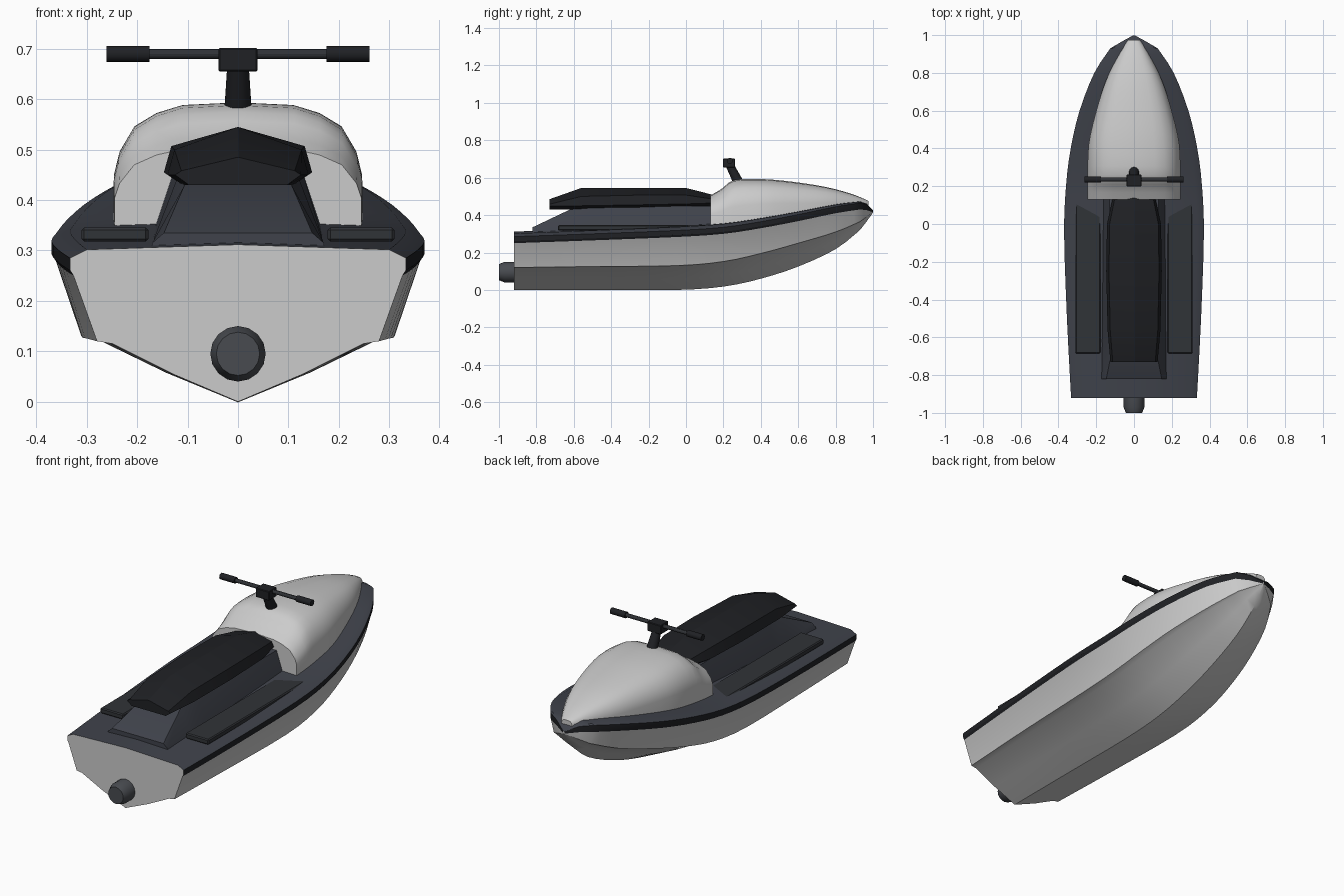
import bpy, bmesh, math
from mathutils import Vector

if "Cube" in bpy.data.objects:
    bpy.data.objects.remove(bpy.data.objects["Cube"])


def material(name, *rgb):
    m = bpy.data.materials.new(name)
    m.diffuse_color = (*rgb, 1)
    m.use_nodes = True
    m.node_tree.nodes["Principled BSDF"].inputs["Base Color"].default_value = m.diffuse_color
    return m


GREY = material("light_grey", .8, .8, .8)
SLATE = material("slate", .05, .055, .07)
BLACK = material("black", .014, .015, .018)
PAD = material("pad_grey", .03, .033, .038)
STEEL = material("steel", .065, .07, .08)


def finish(bm, name, mats, angle=30):
    bmesh.ops.recalc_face_normals(bm, faces=bm.faces)
    me = bpy.data.meshes.new(name)
    bm.to_mesh(me)
    bm.free()
    for m in mats:
        me.materials.append(m)
    ob = bpy.data.objects.new(name, me)
    bpy.context.collection.objects.link(ob)
    bpy.ops.object.select_all(action='DESELECT')
    ob.select_set(True)
    bpy.context.view_layer.objects.active = ob
    bpy.ops.object.shade_smooth_by_angle(angle=math.radians(angle))
    return ob


def refine(rows, n=3):
    """Catmull-Rom resampling of station rows."""
    out = []
    for i in range(len(rows) - 1):
        a, b, c, d = (Vector(rows[max(0, min(len(rows) - 1, i + k))]) for k in (-1, 0, 1, 2))
        for s in range(n):
            t = s / n
            out.append(.5 * (2*b + (c - a)*t + (2*a - 5*b + 4*c - d)*t*t + (3*b - a - 3*c + d)*t**3))
    return out + [rows[-1]]


def loft(name, stations, mats, seg=None, angle=30):
    """Skin mirrored half profiles [(y, [(x, z)...])]; seg = material per profile edge."""
    bm = bmesh.new()
    rings = []
    for y, half in stations:
        full = half + [(-x, z) for x, z in reversed(half) if x > 1e-6]
        rings.append([bm.verts.new((x, y, z)) for x, z in full])
    n = len(rings[0])
    for a, b in zip(rings, rings[1:]):
        for j in range(n):
            k = (j + 1) % n
            f = bm.faces.new((a[j], a[k], b[k], b[j]))
            if seg:
                f.material_index = seg[min(j, n - 1 - j)]
    bm.faces.new(rings[0])
    bm.faces.new(rings[-1])
    return finish(bm, name, mats, angle)


def turned(name, start, axis, profile, mat, sides=16):
    """Solid of revolution: profile is [(distance along axis, radius)...]."""
    axis = Vector(axis).normalized()
    rot = axis.to_track_quat('Z', 'Y')
    bm = bmesh.new()
    rings = [[bm.verts.new(Vector(start) + rot @ Vector((r * math.cos(2*math.pi*i/sides),
              r * math.sin(2*math.pi*i/sides), d))) for i in range(sides)] for d, r in profile]
    for a, b in zip(rings, rings[1:]):
        for i in range(sides):
            k = (i + 1) % sides
            bm.faces.new((a[i], a[k], b[k], b[i]))
    bm.faces.new(rings[0])
    bm.faces.new(rings[-1])
    return finish(bm, name, [mat])


def box(name, lo, hi, mat, bevel=0):
    bm = bmesh.new()
    bmesh.ops.create_cube(bm, size=1)
    for v in bm.verts:
        v.co = [(l + h) / 2 + c * (h - l) for l, h, c in zip(lo, hi, v.co)]
    if bevel:
        bmesh.ops.bevel(bm, geom=bm.edges[:], offset=bevel, segments=1, affect='EDGES')
    return finish(bm, name, [mat])


# Hull with rub rail and deck: y, half width, keel z, chine z, rail bottom z
hull_rows = [(-.92, .333, 0, .12, .25), (-.5, .355, 0, .125, .265), (-.05, .37, 0, .13, .283),
             (.2, .36, .018, .152, .30), (.4, .335, .06, .195, .33), (.6, .288, .125, .25, .368),
             (.8, .21, .218, .31, .41), (.93, .125, .32, .365, .43)]
hull_rows = refine(hull_rows) + [(.965, .066, .365, .39, .427), (.999, .004, .412, .414, .416)]


def hull_section(w, keel, chine, rail):
    top = rail + min(.035, .01 + w * .3)
    return [(0, keel), (.39*w, keel + .46*(chine - keel)), (.75*w, keel + .96*(chine - keel)),
            (.84*w, chine), (.98*w, rail), (w, rail + .3*(top - rail)), (w, top),
            (.9*w, top + .05*w), (0, top + .08*w)]


loft("hull", [(r[0], hull_section(*r[1:])) for r in hull_rows],
     [GREY, BLACK, SLATE], [0, 0, 0, 0, 1, 1, 2, 2])

# Front hood: y, half width, base z, top z
hood_rows = [(.13, .245, .31, .505), (.19, .246, .31, .54), (.26, .246, .315, .588),
             (.42, .24, .34, .592), (.58, .205, .36, .577), (.75, .152, .385, .55),
             (.88, .09, .41, .515), (.95, .05, .425, .488), (.975, .03, .435, .476)]
hood_shape = [(1, 0), (1, .48), (.96, .63), (.84, .82), (.66, .92), (.45, .98), (0, 1)]
loft("hood", [(y, [(w*u, b + (t - b)*v) for u, v in hood_shape])
              for y, w, b, t in refine(hood_rows)], [], angle=40)

# Seat pedestal: y, bottom half width, top half width, top z
loft("seat_base", [(y, [(wb, .29), (wb - .005, .315), (wt, zt)]) for y, wb, wt, zt in
                   [(-.82, .175, .147, .335), (-.62, .175, .106, .43),
                    (-.5, .175, .12, .445), (.15, .18, .13, .45)]], [SLATE])

# Seat cushion: y, half width, bottom z, shoulder z, top z
loft("seat", [(y, [(.78*w, lo), (w, lo + .02), (.9*w, sh), (0, top)]) for y, w, lo, sh, top in
              [(-.73, .125, .43, .458, .485), (-.56, .14, .43, .5, .545), (-.25, .147, .435, .507, .545),
               (0, .143, .44, .507, .545), (.15, .11, .445, .485, .507)]], [BLACK], angle=25)

# Footwell pads and handlebar grips on both sides
for side, s in (("left", -1), ("right", 1)):
    x = sorted((s * .178, s * .31))
    box(side + "_foot_pad", (x[0], -.685, .318), (x[1], .12, .346), PAD, .005)
    turned(side + "_grip", (s * .176, .235, .69), (s, 0, 0), [(0, .016), (.085, .016)], BLACK)

# Steering column, clamp and bar
turned("steering_column", (0, .285, .565), (0, -.05, .1), [(0, .028), (.12, .021)], BLACK)
box("handlebar_clamp", (-.039, .198, .655), (.039, .262, .702), BLACK, .003)
turned("handlebar", (-.2, .235, .69), (1, 0, 0), [(0, .01), (.4, .01)], PAD, 12)

# Jet nozzle
turned("jet_nozzle", (0, -.9, .095), (0, -1, 0), [(0, .055), (.07, .055), (.1, .043)], STEEL)
